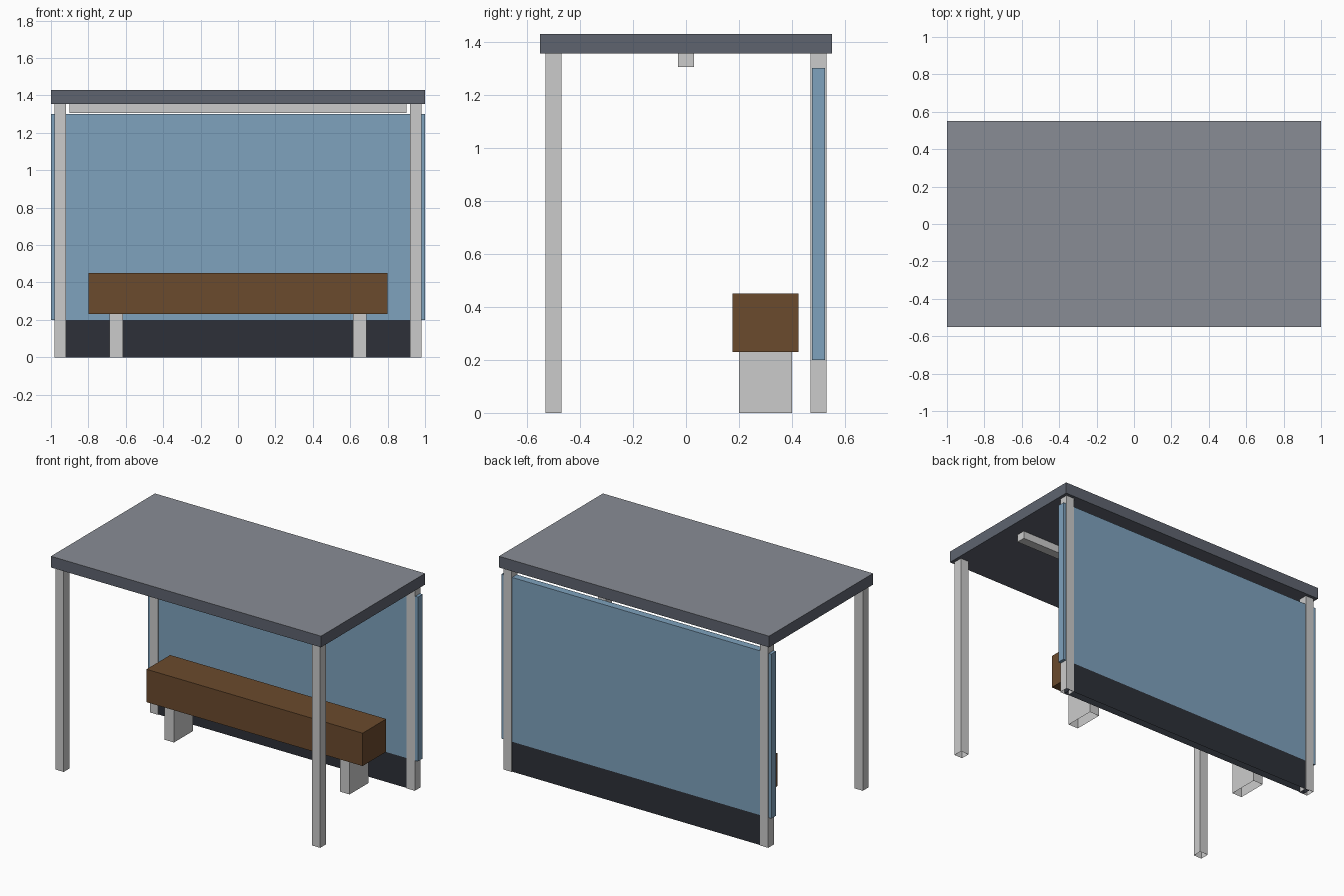
import bpy
import bmesh

if "Cube" in bpy.data.objects:
    bpy.data.objects.remove(bpy.data.objects["Cube"])


def material(name, rgb):
    m = bpy.data.materials.new(name)
    m.diffuse_color = (*rgb, 1.0)
    m.use_nodes = True
    m.node_tree.nodes["Principled BSDF"].inputs["Base Color"].default_value = m.diffuse_color
    return m


glass = material("glass_blue", (0.21, 0.36, 0.51))
wood = material("wood_brown", (0.147, 0.069, 0.026))
dark = material("dark_panel", (0.026, 0.03, 0.04))
roof_edge = material("roof_edge_grey", (0.114, 0.127, 0.159))
roof_top = material("roof_top_grey", (0.25, 0.265, 0.30))


def box(name, x, y, z, mats=(), open_bottom=False, open_top=False):
    """Box between the given (min, max) ranges, optionally without end caps."""
    bm = bmesh.new()
    bmesh.ops.create_cube(bm, size=1)
    for v in bm.verts:
        v.co = [r[0] if c < 0 else r[1] for c, r in zip(v.co, (x, y, z))]
    bm.normal_update()
    caps = [f for f in bm.faces
            if (open_bottom and f.normal.z < -0.5) or (open_top and f.normal.z > 0.5)]
    bmesh.ops.delete(bm, geom=caps, context='FACES')
    # A second material goes on the top face
    if len(mats) > 1:
        for f in bm.faces:
            f.material_index = int(f.normal.z > 0.5)
    mesh = bpy.data.meshes.new(name)
    bm.to_mesh(mesh)
    bm.free()
    for m in mats:
        mesh.materials.append(m)
    ob = bpy.data.objects.new(name, mesh)
    bpy.context.collection.objects.link(ob)
    return ob


def around(c, half):
    return (c - half, c + half)


# Roof slab and the beam beneath it
box("roof", (-1, 1), (-0.55, 0.55), (1.355, 1.43), (roof_edge, roof_top))
box("roof_beam", (-0.9, 0.9), (-0.03, 0.03), (1.305, 1.355))

# Four corner posts and two bench legs, open at the ground
for sx, side in ((-1, "left"), (1, "right")):
    for sy, end in ((-1, "front"), (1, "back")):
        box(f"{end}_{side}_post", around(sx * 0.95, 0.03), around(sy * 0.5, 0.03),
            (0, 1.355), open_bottom=True, open_top=True)
    box(f"{side}_bench_leg", around(sx * 0.65, 0.036), (0.2, 0.4), (0, 0.23),
        open_bottom=True, open_top=True)

# Bench seat
box("bench_seat", (-0.8, 0.8), (0.175, 0.425), (0.23, 0.45), (wood,))

# Rear glass, passing through the posts, above a dark kick panel
box("back_glass", (-1, 1), (0.475, 0.525), (0.2, 1.3), (glass,))
box("kick_panel", (-0.95, 0.95), (0.475, 0.525), (0, 0.2), (dark,), open_bottom=True)
